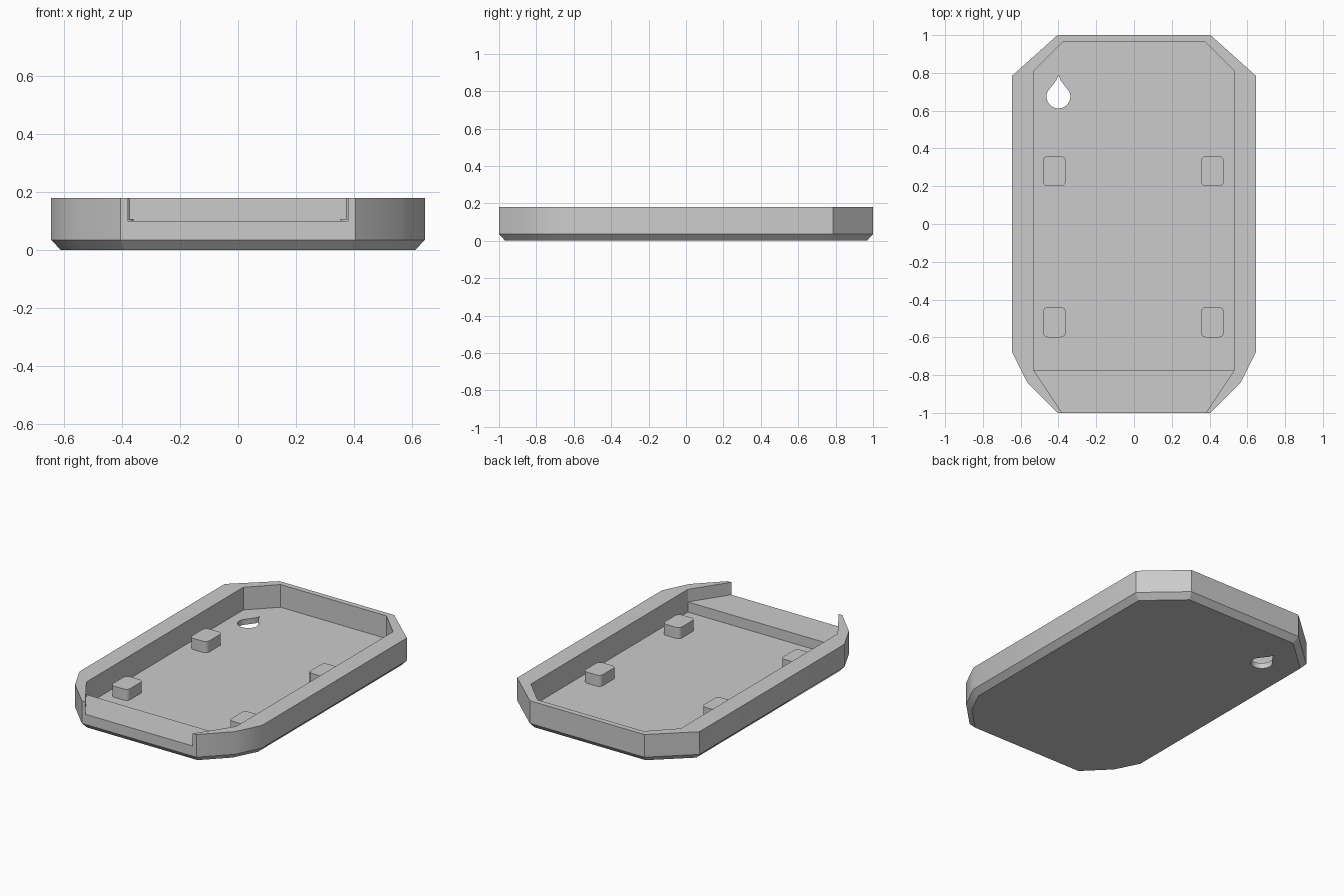
import bpy, bmesh, math
from mathutils import Vector

if "Cube" in bpy.data.objects:
    bpy.data.objects.remove(bpy.data.objects["Cube"])

grey = bpy.data.materials.new("light_grey")
grey.diffuse_color = (0.6, 0.6, 0.6, 1)
grey.use_nodes = True
grey.node_tree.nodes["Principled BSDF"].inputs["Base Color"].default_value = grey.diffuse_color


def loft(name, rings):
    """Closed solid through stacked rings given as (points, z)."""
    bm = bmesh.new()
    loops = [[bm.verts.new((x, y, z)) for x, y in pts] for pts, z in rings]
    n = len(loops[0])
    bm.faces.new(loops[0][::-1])
    bm.faces.new(loops[-1])
    for a, b in zip(loops, loops[1:]):
        for i in range(n):
            j = (i + 1) % n
            bm.faces.new((a[i], a[j], b[j], b[i]))
    bmesh.ops.recalc_face_normals(bm, faces=bm.faces)
    mesh = bpy.data.meshes.new(name)
    bm.to_mesh(mesh)
    bm.free()
    ob = bpy.data.objects.new(name, mesh)
    bpy.context.collection.objects.link(ob)
    mesh.materials.append(grey)
    return ob


def mirrored(half):
    """Counter-clockwise outline from its right half, listed front to back."""
    return half + [(-x, y) for x, y in reversed(half)]


def inset(pts, d):
    """Mitred inward offset of a counter-clockwise outline."""
    out = []
    for i, p in enumerate(pts):
        p = Vector(p)
        a = (p - Vector(pts[i - 1])).normalized()
        b = (Vector(pts[(i + 1) % len(pts)]) - p).normalized()
        na, nb = Vector((-a.y, a.x)), Vector((-b.y, b.x))
        out.append(tuple(p + (na + nb) * d / (1 + na.dot(nb))))
    return out


def rounded_rect(cx, cy, hx, hy, r, steps=6):
    pts = []
    for k, (sx, sy) in enumerate([(1, 1), (-1, 1), (-1, -1), (1, -1)]):
        for i in range(steps + 1):
            t = math.pi / 2 * (k + i / steps)
            pts.append((cx + sx * (hx - r) + r * math.cos(t),
                        cy + sy * (hy - r) + r * math.sin(t)))
    return pts


def smooth(ob):
    bpy.ops.object.select_all(action='DESELECT')
    ob.select_set(True)
    bpy.context.view_layer.objects.active = ob
    bpy.ops.object.shade_smooth_by_angle(angle=math.radians(30))


TOP, FLOOR, SHELF = 0.18, 0.035, 0.10

# Tray body with chamfered underside
outline = mirrored([(0.405, -1), (0.565, -0.84), (0.645, -0.68), (0.645, 0.785), (0.405, 1)])
tray = loft("tray", [(inset(outline, 0.033), 0), (outline, 0.035), (outline, TOP)])

# Main cavity
cavity = loft("cavity_cutter", [(mirrored(
    [(0.53, -0.775), (0.53, 0.81), (0.375, 0.965)]), z) for z in (FLOOR, 0.3)])

# Open front slot above the raised shelf; sides narrow toward the front edge
slot = loft("slot_cutter", [(mirrored(
    [(0.3467, -1.05), (0.53, -0.775), (0.53, -0.7)]), z) for z in (SHELF, 0.3)])

# Teardrop hanging hole
cx, cy, r = -0.40, 0.675, 0.063
drop = [(cx + r * math.cos(t), cy + r * math.sin(t))
        for t in (math.radians(155 + 230 * i / 24) for i in range(25))]
drop += [(cx + 0.037, cy + 0.052), (cx + 0.012, cy + 0.085), (cx, cy + 0.115),
         (cx - 0.012, cy + 0.085), (cx - 0.037, cy + 0.052)]
hole = loft("hole_cutter", [(drop, z) for z in (-0.1, 0.1)])

for cutter in (cavity, slot, hole):
    mod = tray.modifiers.new(cutter.name, 'BOOLEAN')
    mod.operation = 'DIFFERENCE'
    mod.solver = 'EXACT'
    mod.object = cutter
    bpy.context.view_layer.objects.active = tray
    bpy.ops.object.modifier_apply(modifier=mod.name)
    bpy.data.objects.remove(cutter)
smooth(tray)

# Four rounded support pads
for side, px in (("left", -0.422), ("right", 0.415)):
    for end, py in (("front", -0.52), ("back", 0.28)):
        pad = rounded_rect(px, py, 0.061, 0.08, 0.028)
        smooth(loft(f"pad_{end}_{side}", [(pad, FLOOR - 0.005), (pad, 0.106)]))
